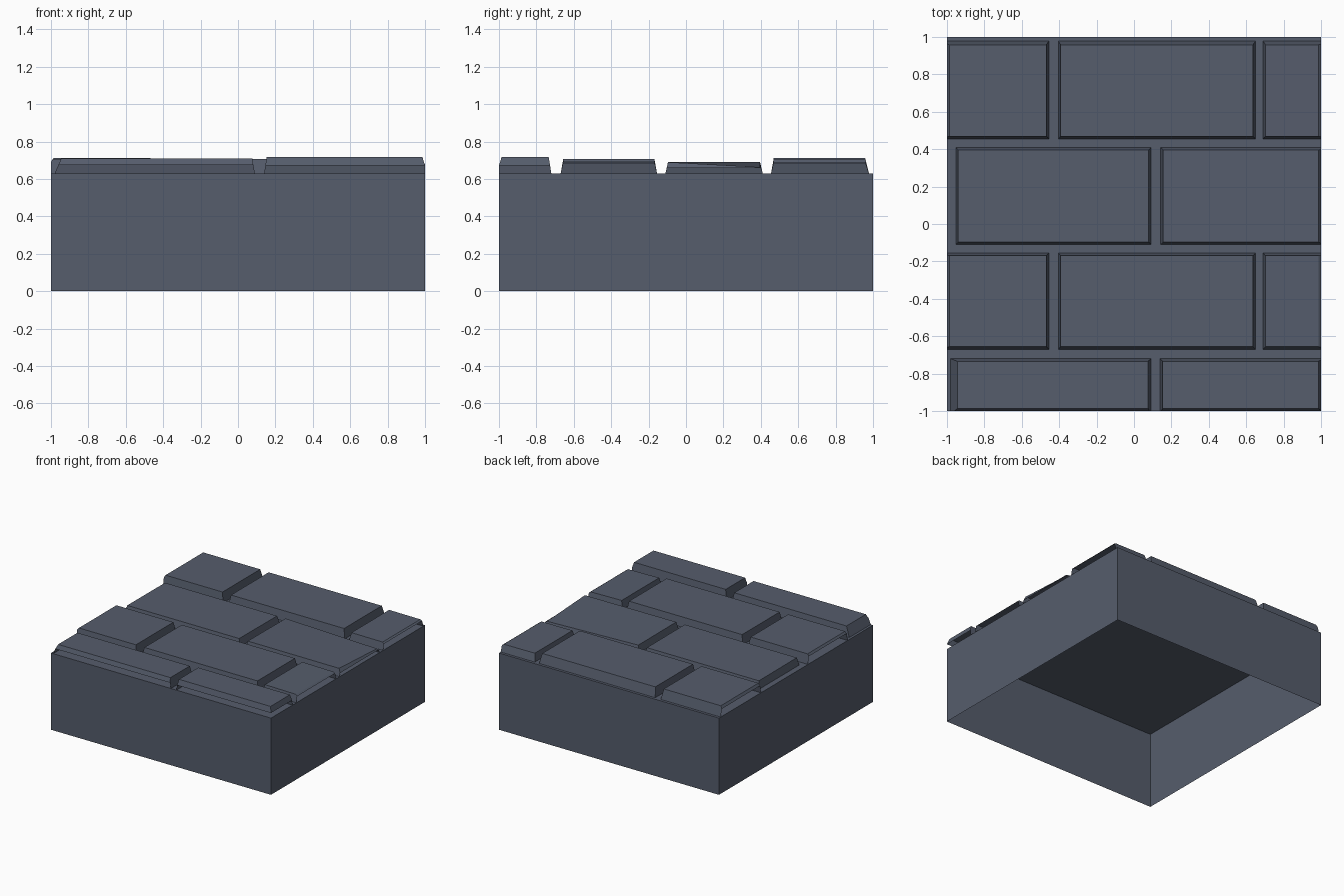
import bpy, bmesh

if "Cube" in bpy.data.objects:
    bpy.data.objects.remove(bpy.data.objects["Cube"])

BASE = 0.63   # height of the mortar level

slate = bpy.data.materials.new("slate_grey")
slate.diffuse_color = (0.092, 0.109, 0.150, 1)
slate.use_nodes = True
slate.node_tree.nodes["Principled BSDF"].inputs["Base Color"].default_value = slate.diffuse_color


def make(name, polys):
    """Object from a list of polygons, shared corners welded."""
    bm = bmesh.new()
    for q in polys:
        bm.faces.new([bm.verts.new(p) for p in q])
    bmesh.ops.remove_doubles(bm, verts=bm.verts, dist=1e-4)
    me = bpy.data.meshes.new(name)
    bm.to_mesh(me)
    bm.free()
    me.materials.append(slate)
    ob = bpy.data.objects.new(name, me)
    bpy.context.collection.objects.link(ob)
    return ob


# Four side walls, open below, closed above by the flat mortar bed
c = [(-1, -1), (1, -1), (1, 1), (-1, 1)]
make("block_walls", [[(*c[i], 0), (*c[(i + 1) % 4], 0), (*c[(i + 1) % 4], BASE), (*c[i], BASE)]
                     for i in range(4)])
make("mortar_bed", [[(x, y, BASE) for x, y in c]])


def brick(x0, x1, y0, y1, left, back, low, heights):
    """Hollow tapered brick; sides cut by the block edge keep only a top lip down to low."""
    base = [(x0, y0), (x1, y0), (x1, y1), (x0, y1)]
    a, b, f, k = x0 + left, x1 - 0.014, y0 + 0.014, y1 - back
    top = [(a, f), (b, f), (b, k), (a, k)]
    cut = [y0 <= -1, x1 >= 1, y1 >= 1, x0 <= -1]
    ground = [(x, y, BASE) for x, y in base]
    crown = [(x, y, h) for (x, y), h in zip(top, heights)]
    lip = []
    for i in range(4):
        z = min(low, heights[i] - 0.005)
        t = (z - BASE) / (heights[i] - BASE)
        p = [base[i][n] if abs(base[i][n]) >= 1
             else base[i][n] + t * (top[i][n] - base[i][n]) for n in (0, 1)]
        lip.append((p[0], p[1], z))
    polys = [crown]
    for i in range(4):
        j = (i + 1) % 4
        polys.append([lip[i], lip[j], crown[j], crown[i]])
        if not cut[i]:
            polys.append([ground[i], ground[j], lip[j], lip[i]])
    return polys


# Rows: (y0, y1, back inset, [(x0, x1, left inset, lip height, heights FL FR BR BL)])
rows = [
    (-1.0, -0.72, 0.014, [(-0.98, 0.09, 0.035, .675, (.71, .71, .71, .71)),
                          (0.14, 1.0, 0.013, .672, (.717, .717, .717, .717))]),
    (-0.67, -0.155, 0.014, [(-1.0, -0.455, 0.013, .692, (.708, .708, .708, .708)),
                            (-0.405, 0.65, 0.013, .67, (.707, .707, .707, .707)),
                            (0.69, 1.0, 0.013, .68, (.695, .69, .69, .695))]),
    (-0.11, 0.41, 0.014, [(-0.953, 0.092, 0.013, .66, (.692, .692, .69, .69)),
                          (0.143, 1.0, 0.013, .658, (.692, .690, .664, .69))]),
    (0.455, 0.978, 0.020, [(-1.0, -0.455, 0.013, .692, (.712, .712, .712, .712)),
                           (-0.405, 0.65, 0.013, .67, (.708, .708, .708, .708)),
                           (0.69, 1.0, 0.013, .68, (.692, .69, .69, .692))]),
]

polys = []
for y0, y1, back, row in rows:
    for x0, x1, left, low, h in row:
        polys += brick(x0, x1, y0, y1, left, back, low, h)
make("paving_bricks", polys)
